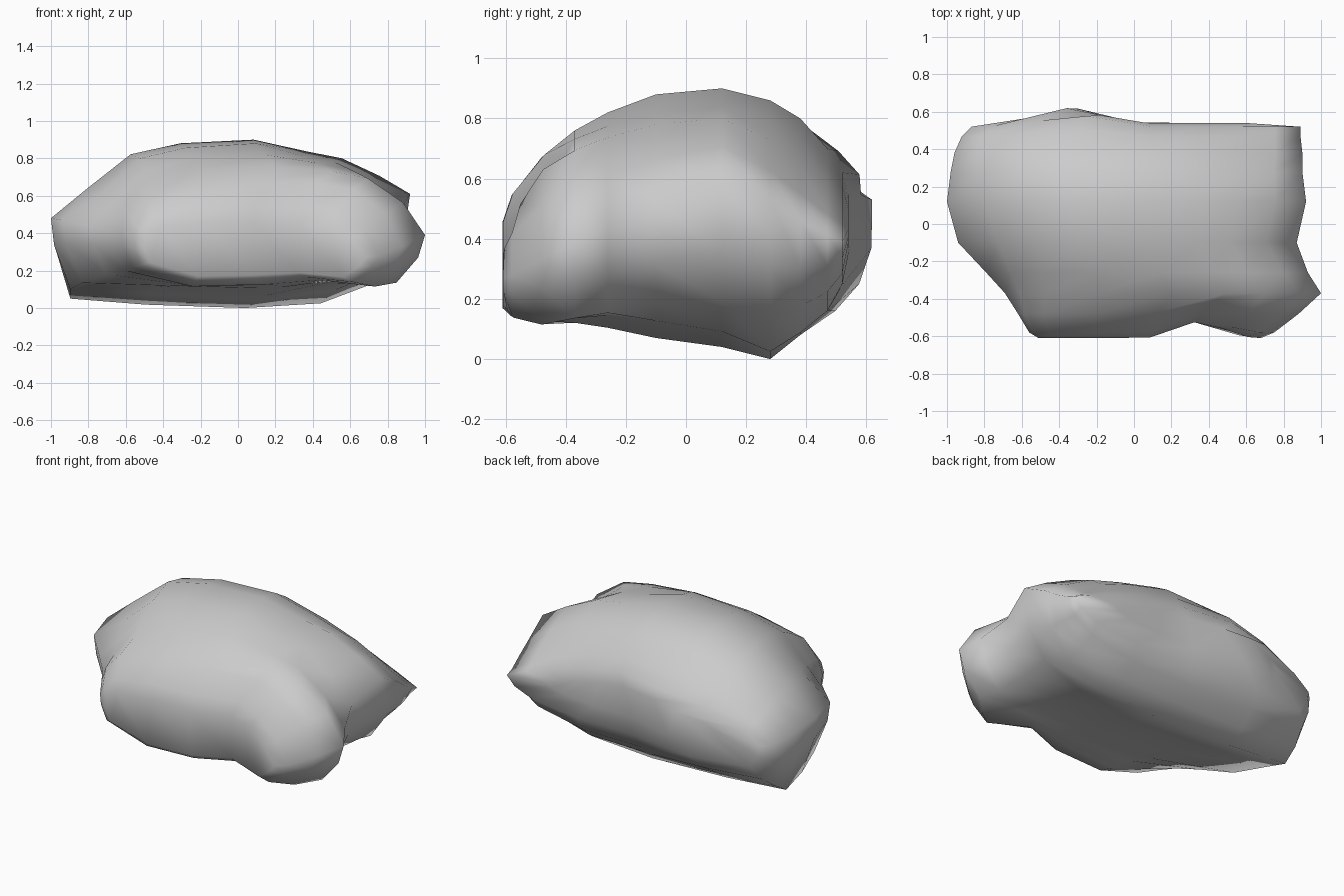
import bpy
import bmesh
import math

default_cube = bpy.data.objects.get("Cube")
if default_cube:
    bpy.data.objects.remove(default_cube, do_unlink=True)

# Stone material
stone = bpy.data.materials.new("light_grey_stone")
stone.use_nodes = True
grey = (0.6, 0.6, 0.6, 1)
stone.diffuse_color = grey
stone.node_tree.nodes["Principled BSDF"].inputs["Base Color"].default_value = grey

# Unit outlines of a slice: (sideways, upward) from the left tip over the top and back
FRONT = [(-1, 0), (-.97, .35), (-.84, .75), (-.45, .97), (0, 1), (.4, .97),
         (.65, .86), (.88, .5), (1, 0), (.95, -.4), (.8, -.95), (.4, -.8),
         (0, -.9), (-.5, -.95), (-.93, -.6), (-.99, -.25)]
MIDDLE = [(-1, 0), (-.77, .34), (-.54, .8), (-.27, .94), (.14, 1), (.42, .82),
          (.61, .73), (.82, .4), (1, 0), (.97, -.45), (.86, -.73), (.62, -.87),
          (.22, -1), (-.45, -.9), (-.88, -.84), (-.98, -.3)]
BACK = [(-1, 0), (-.88, .4), (-.6, .8), (-.3, .97), (.1, 1), (.4, .8),
        (.65, .55), (.85, .25), (1, 0), (.94, -.4), (.8, -.75), (.45, -1),
        (0, -1), (-.5, -1), (-.93, -.92), (-.99, -.4)]

# Slices from front to back: y, x min, x max, z bottom, z top, left tip z, right tip z
SLICES = [(-.61, -.51, .68, .16, .46, .37, .27),
          (-.58, -.56, .75, .13, .55, .38, .28),
          (-.48, -.62, .88, .1, .68, .41, .33),
          (-.37, -.69, 1, .1, .76, .42, .39),
          (-.26, -.79, .93, .09, .82, .44, .44),
          (-.1, -.94, .87, .07, .88, .47, .52),
          (.12, -1, .92, .04, .9, .48, .61),
          (.28, -.98, .9, 0, .86, .45, .53),
          (.38, -.96, .9, .08, .8, .43, .46),
          (.47, -.92, .89, .16, .7, .41, .41),
          (.52, -.87, .89, .25, .62, .41, .39),
          (.54, -.6, .6, .37, .55, .45, .43)]


def ramp(value, start, end):
    return min(max((value - start) / (end - start), 0), 1)


def bump(x, centre, width):
    return math.exp(-((x - centre) / width) ** 2)


def blend(a, b, amount):
    return a + (b - a) * amount


def slice_points(y, x_min, x_max, bottom, top, tip_left, tip_right):
    """Fit the outline blended for this depth to one slice."""
    to_middle, to_back = ramp(y, -.5, -.1), ramp(y, 0, .45)
    for front, middle, back in zip(FRONT, MIDDLE, BACK):
        side, rise = [blend(blend(f, m, to_middle), b, to_back)
                      for f, m, b in zip(front, middle, back)]
        mix = (side + 1) / 2
        x = blend(x_min, x_max, mix)
        tip = blend(tip_left, tip_right, mix)
        z = tip + rise * (top - tip if rise > 0 else tip - bottom)
        # Hollow in the front face and swelling on the back face
        hollow = .09 * ramp(-y, .37, .48) * bump(x, .36, .15)
        swelling = .08 * ramp(y, .4, .54) * bump(x, -.34, .2)
        yield x, y + hollow + swelling, z


# Boulder body lofted through the slices
bm = bmesh.new()
rings = [[bm.verts.new(p) for p in slice_points(*s)] for s in SLICES]
count = len(MIDDLE)
for near, far in zip(rings, rings[1:]):
    for i in range(count):
        j = (i + 1) % count
        bm.faces.new((near[i], near[j], far[j], far[i]))

# Front and back faces closed with strips across the outline
for ring in (rings[0], rings[-1]):
    for i in range(count // 2):
        corners = [ring[i], ring[i + 1], ring[count - 1 - i], ring[(count - i) % count]]
        corners = list(dict.fromkeys(corners))
        if len(corners) > 2:
            bm.faces.new(corners)
bmesh.ops.recalc_face_normals(bm, faces=bm.faces)

mesh = bpy.data.meshes.new("boulder")
bm.to_mesh(mesh)
bm.free()
mesh.materials.append(stone)
boulder = bpy.data.objects.new("boulder", mesh)
bpy.context.collection.objects.link(boulder)
for face in mesh.polygons:
    face.use_smooth = True
